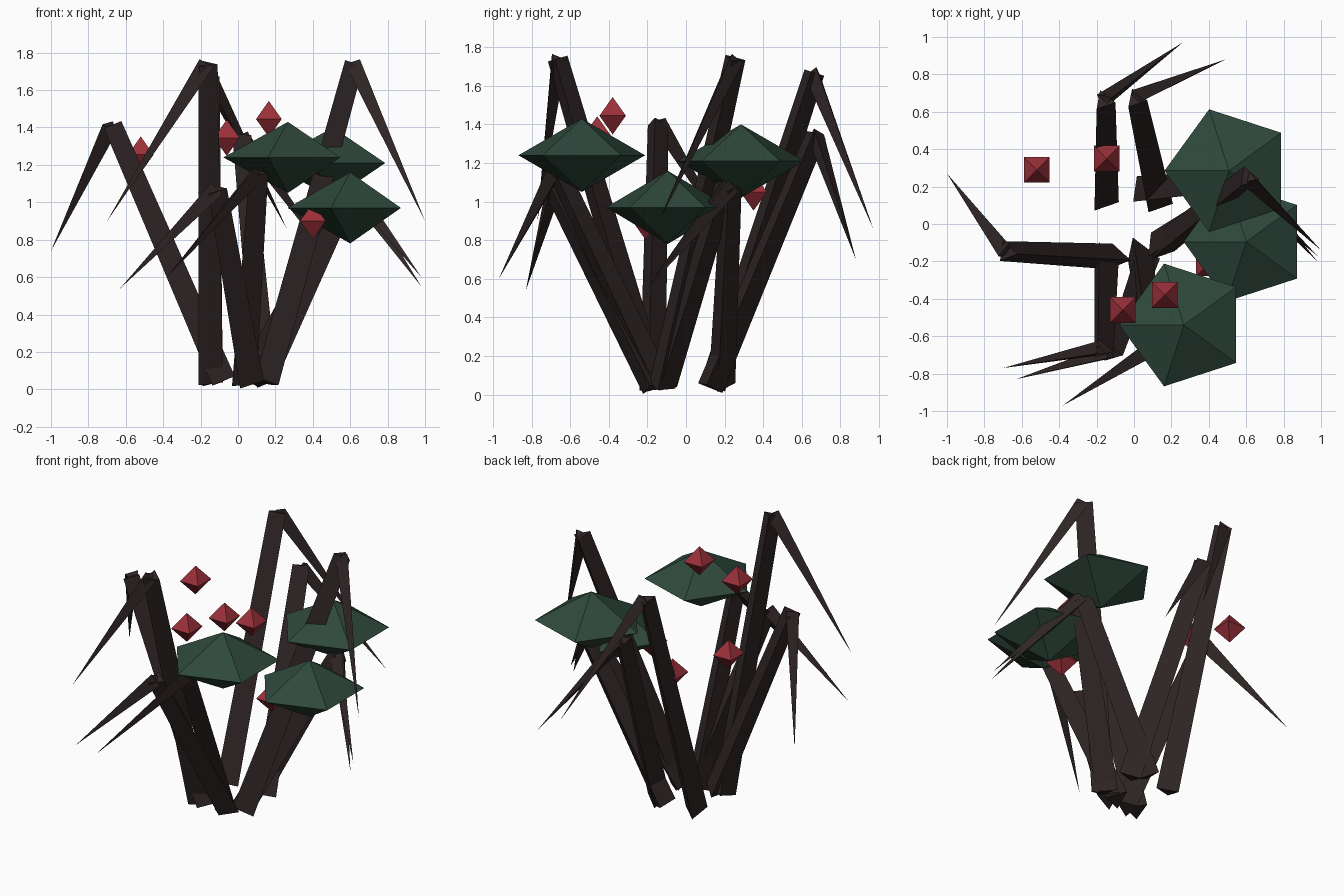
import bpy, bmesh, math
from mathutils import Vector, Matrix

if "Cube" in bpy.data.objects:
    bpy.data.objects.remove(bpy.data.objects["Cube"], do_unlink=True)


def material(name, rgb):
    m = bpy.data.materials.new(name)
    m.use_nodes = True
    m.diffuse_color = (*rgb, 1)
    m.node_tree.nodes["Principled BSDF"].inputs["Base Color"].default_value = (*rgb, 1)
    return m


bark = material("dark_bark", (0.028, 0.018, 0.018))
leaf = material("deep_green", (0.028, 0.066, 0.045))
berry = material("berry_red", (0.33, 0.03, 0.042))


def add_object(name, bm, mat):
    bmesh.ops.recalc_face_normals(bm, faces=bm.faces)
    mesh = bpy.data.meshes.new(name)
    bm.to_mesh(mesh)
    bm.free()
    mesh.materials.append(mat)
    bpy.context.collection.objects.link(bpy.data.objects.new(name, mesh))


def ring(bm, centre, sides, radius, turn, tilt=Matrix.Identity(3)):
    """Regular ring of vertices, first one at the angle turn."""
    angles = [turn + math.tau * k / sides for k in range(sides)]
    return [bm.verts.new(centre + tilt @ Vector((math.cos(a), math.sin(a), 0)) * radius)
            for a in angles]


def fan(bm, verts, apex):
    """Triangles from a closed ring to a point."""
    tip = bm.verts.new(apex)
    for a, b in zip(verts, verts[1:] + verts[:1]):
        bm.faces.new((a, b, tip))


def limb(name, start, end, r1, r2=0):
    """Three-sided tapered limb, pointed when r2 is zero."""
    a, b = Vector(start), Vector(end)
    tilt = Vector((0, 0, 1)).rotation_difference(b - a).to_matrix()
    turn = math.radians(110)
    bm = bmesh.new()
    low = ring(bm, a, 3, r1, turn, tilt)
    bm.faces.new(low)
    if r2:
        high = ring(bm, b, 3, r2, turn, tilt)
        bm.faces.new(high)
        for k in range(3):
            n = (k + 1) % 3
            bm.faces.new((low[k], low[n], high[n], high[k]))
    else:
        fan(bm, low, b)
    add_object(name, bm, bark)


def bipyramid(name, centre, sides, radius, height, turn, mat):
    """Two pyramids sharing one flat ring."""
    c, up = Vector(centre), Vector((0, 0, height))
    bm = bmesh.new()
    verts = ring(bm, c, sides, radius, turn)
    fan(bm, verts, c + up)
    fan(bm, verts, c - up)
    add_object(name, bm, mat)


# Bent thorny branches: base, elbow, drooping tip
branches = [
    ((-.09, -.18, .04), (-.68, -.15, 1.41), (-1.0, .27, .74)),
    ((-.16, -.17, .04), (-.17, -.67, 1.74), (-.70, -.77, .90)),
    ((.06, -.17, .04), (-.12, -.69, 1.07), (-.63, -.83, .54)),
    ((.02, -.14, .04), (.10, -.67, 1.16), (-.38, -.97, .60)),
    ((.14, -.13, .04), (.61, .25, 1.74), (1.0, -.14, .90)),
    ((.12, -.12, .05), (.60, .20, 1.08), (.98, -.17, .60)),
    ((.04, .18, .05), (.60, .23, 1.08), (.98, -.20, .55)),
    ((-.16, .13, .04), (-.16, .66, 1.67), (.26, .97, .86)),
    ((.13, .12, .04), (.01, .67, 1.35), (.49, .88, .70)),
]
for i, (base, elbow, tip) in enumerate(branches, 1):
    limb(f"stalk_{i}", base, elbow, .08, .062)
    limb(f"thorn_{i}", elbow, tip, .05)

# Leaf clusters
leaves = [((.267, -.54, 1.24), .345), ((.508, .285, 1.21), .345), ((.60, -.095, .97), .335)]
for i, (pos, r) in enumerate(leaves, 1):
    bipyramid(f"leaf_cluster_{i}", pos, 5, r, .19, math.pi, leaf)

# Berries
berries = [(-.52, .29, 1.255), (-.145, .35, 1.05), (-.06, -.46, 1.345),
           (.165, -.38, 1.445), (.40, -.21, .90)]
for i, pos in enumerate(berries, 1):
    bipyramid(f"berry_{i}", pos, 4, .097, .097, math.pi / 4, berry)
